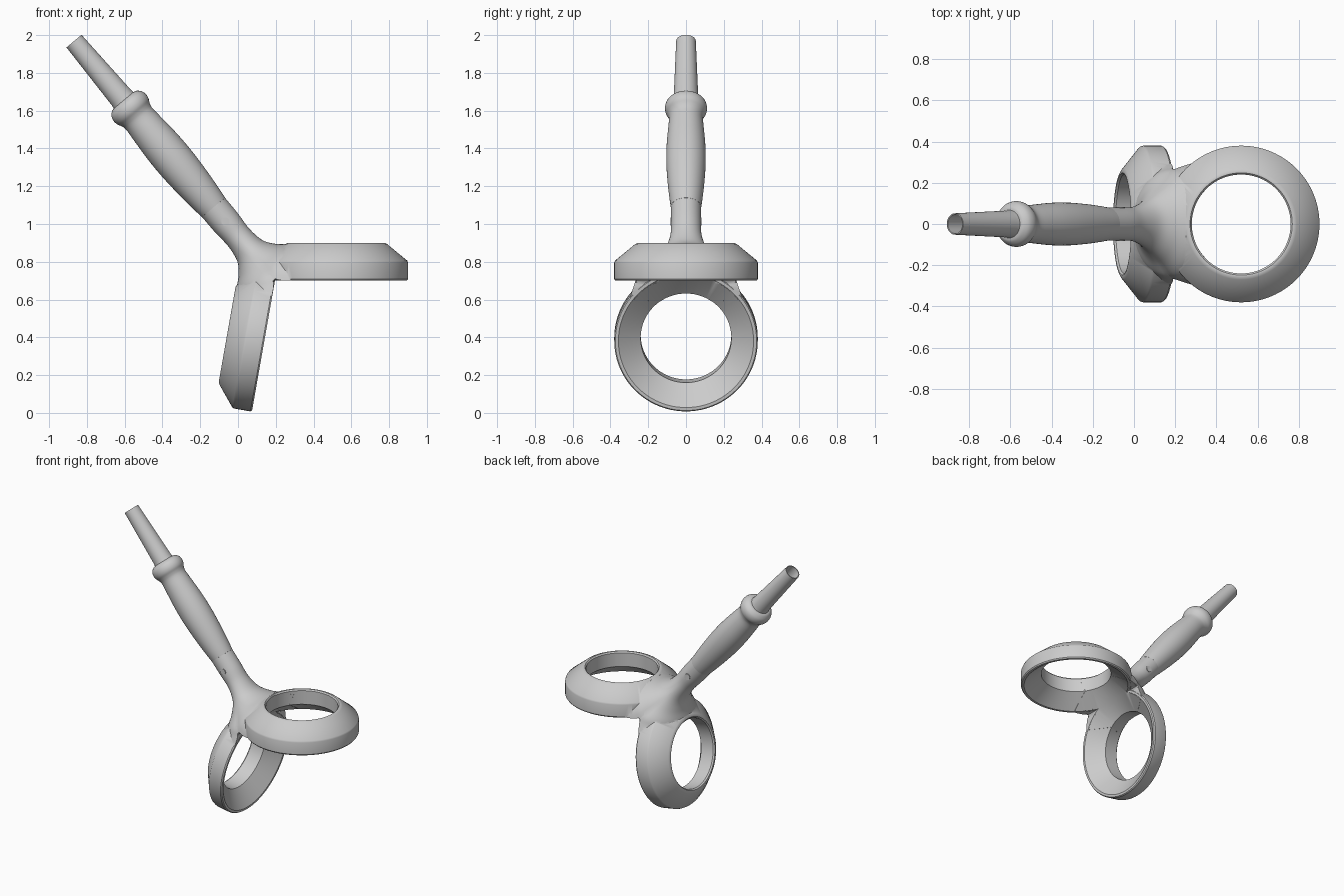
import bpy, bmesh, math
from mathutils import Matrix, Vector

if "Cube" in bpy.data.objects:
    bpy.data.objects.remove(bpy.data.objects["Cube"])

TILT = Matrix.Rotation(math.radians(-40), 4, 'Y')
V_POINT = Vector((0.2, 0, 0.695))            # where the two rings meet
NORMAL = TILT @ Vector((1, 0, 0))            # mirror plane normal
AXIS = TILT @ Vector((0, 0, 1))              # handle direction
GRIP_START = V_POINT + AXIS * 0.513


def finish(name, bm, angle=35):
    bmesh.ops.remove_doubles(bm, verts=bm.verts, dist=1e-5)
    bmesh.ops.recalc_face_normals(bm, faces=bm.faces)
    me = bpy.data.meshes.new(name)
    bm.to_mesh(me)
    bm.free()
    ob = bpy.data.objects.new(name, me)
    bpy.context.collection.objects.link(ob)
    bpy.ops.object.select_all(action='DESELECT')
    ob.select_set(True)
    bpy.context.view_layer.objects.active = ob
    bpy.ops.object.shade_smooth_by_angle(angle=math.radians(angle))
    return ob


def skin(bm, rows, wrap_rows):
    """Bridge equal-length closed rows of points with quads."""
    vs = [[bm.verts.new(p) for p in row] for row in rows]
    n = len(vs[0])
    for i in range(len(vs) if wrap_rows else len(vs) - 1):
        a, b = vs[i], vs[(i + 1) % len(vs)]
        for j in range(n):
            k = (j + 1) % n
            bm.faces.new((a[j], a[k], b[k], b[j]))
    if not wrap_rows:
        bm.faces.new(vs[0])
        bm.faces.new(vs[-1])


def lathe(name, profile, matrix, seg=96, closed=True):
    bm = bmesh.new()
    rows = [[matrix @ Vector((r * math.cos(2 * math.pi * j / seg),
                              r * math.sin(2 * math.pi * j / seg), z))
             for j in range(seg)] for r, z in profile]
    skin(bm, rows, closed)
    return finish(name, bm)


def spline(keys, steps=5):
    """Catmull-Rom through tuples."""
    out = []
    for i in range(len(keys) - 1):
        p = [keys[max(0, min(len(keys) - 1, i + k))] for k in (-1, 0, 1, 2)]
        for s in range(steps):
            t = s / steps
            out.append(tuple(0.5 * (2 * b + (c - a) * t + (2 * a - 5 * b + 4 * c - d) * t * t
                                    + (3 * b - a - 3 * c + d) * t ** 3)
                             for a, b, c, d in zip(*p)))
    return out + [keys[-1]]


# Horizontal ring: sloped top, conical hollow below
center = Matrix.Translation((0.52, 0, 0))
ring = lathe("ring_pair", [(0.358, 0.70), (0.374, 0.70), (0.38, 0.708), (0.38, 0.795), (0.376, 0.806),
                           (0.27, 0.893), (0.256, 0.90), (0.248, 0.899), (0.24, 0.89), (0.24, 0.79)], center)
cutter = lathe("hollow_cutter", [(0.357, 0.5), (0.357, 0.70), (0.2395, 0.7895), (0.2395, 1.0)],
               center, closed=False)

# Half neck: sections of (side x, side z, top x, top z, half width)
sections = spline([(-0.13, 1.088, -0.069, 1.139, 0.08),
                   (-0.06, 1.005, 0.0, 1.055, 0.08),
                   (0.0, 0.933, 0.06, 0.975, 0.084),
                   (0.06, 0.862, 0.13, 0.914, 0.115),
                   (0.12, 0.790, 0.20, 0.895, 0.18),
                   (0.17, 0.731, 0.26, 0.894, 0.25),
                   (0.22, 0.703, 0.30, 0.894, 0.275),
                   (0.30, 0.703, 0.35, 0.894, 0.30)])
rows = []
for sx, sz, ax, az, w in sections:
    row = []
    for j in range(25):
        th = math.pi * j / 24
        f = max(0, math.sin(th))
        row.append(Vector((sx + (ax - sx) * f, w * math.cos(th), sz + (az - sz) * f)))
    below = NORMAL * 0.02 if sx < 0.2 else Vector((0, 0, 0))
    row += [row[-1] - below + Vector((0, 0.001, 0)), row[0] - below - Vector((0, 0.001, 0))] \
        if sx < 0.2 else [row[-1].lerp(row[0], 0.02), row[-1].lerp(row[0], 0.98)]
    rows.append(row)
bm = bmesh.new()
skin(bm, rows, False)
neck = finish("neck_helper", bm)

# Join ring and neck, hollow them, then mirror across the handle plane
for op, other in (('DIFFERENCE', cutter), ('UNION', neck)):
    target = neck if op == 'DIFFERENCE' else ring
    m = target.modifiers.new(op.title(), 'BOOLEAN')
    m.operation, m.object, m.solver = op, other, 'EXACT'
ev = ring.evaluated_get(bpy.context.evaluated_depsgraph_get())
bm = bmesh.new()
bm.from_mesh(ev.to_mesh())
for ob in (ring, neck, cutter):
    bpy.data.objects.remove(ob)
bmesh.ops.bisect_plane(bm, geom=bm.verts[:] + bm.edges[:] + bm.faces[:], dist=1e-5,
                       plane_co=V_POINT, plane_no=NORMAL, clear_inner=True)
dup = bmesh.ops.duplicate(bm, geom=bm.verts[:] + bm.edges[:] + bm.faces[:])["geom"]
for v in dup:
    if isinstance(v, bmesh.types.BMVert):
        v.co -= 2 * (v.co - V_POINT).dot(NORMAL) * NORMAL
bmesh.ops.reverse_faces(bm, faces=[f for f in dup if isinstance(f, bmesh.types.BMFace)])
finish("ring_pair_and_neck", bm)

# Grip, collar and hollow tapered tip
along = Matrix.Translation(GRIP_START) @ TILT
grip = spline([(0.08, 0.0), (0.087, 0.06), (0.097, 0.17), (0.104, 0.30), (0.103, 0.42),
               (0.095, 0.54), (0.090, 0.61), (0.096, 0.64), (0.108, 0.665), (0.111, 0.69),
               (0.104, 0.715), (0.085, 0.735), (0.068, 0.74)], 4)
lathe("handle", [(0.001, 0.0), (0.074, -0.004)] + grip
      + [(0.065, 0.76), (0.052, 1.149), (0.046, 1.149), (0.046, 0.76), (0.001, 0.76)],
      along, seg=48, closed=False)

# Cross screw through the neck
lathe("neck_screw", [(0.012, -0.083), (0.022, -0.083), (0.022, 0.083), (0.012, 0.083)],
      Matrix.Translation(V_POINT + AXIS * 0.415) @ Matrix.Rotation(math.pi / 2, 4, 'X'),
      seg=24, closed=False)
